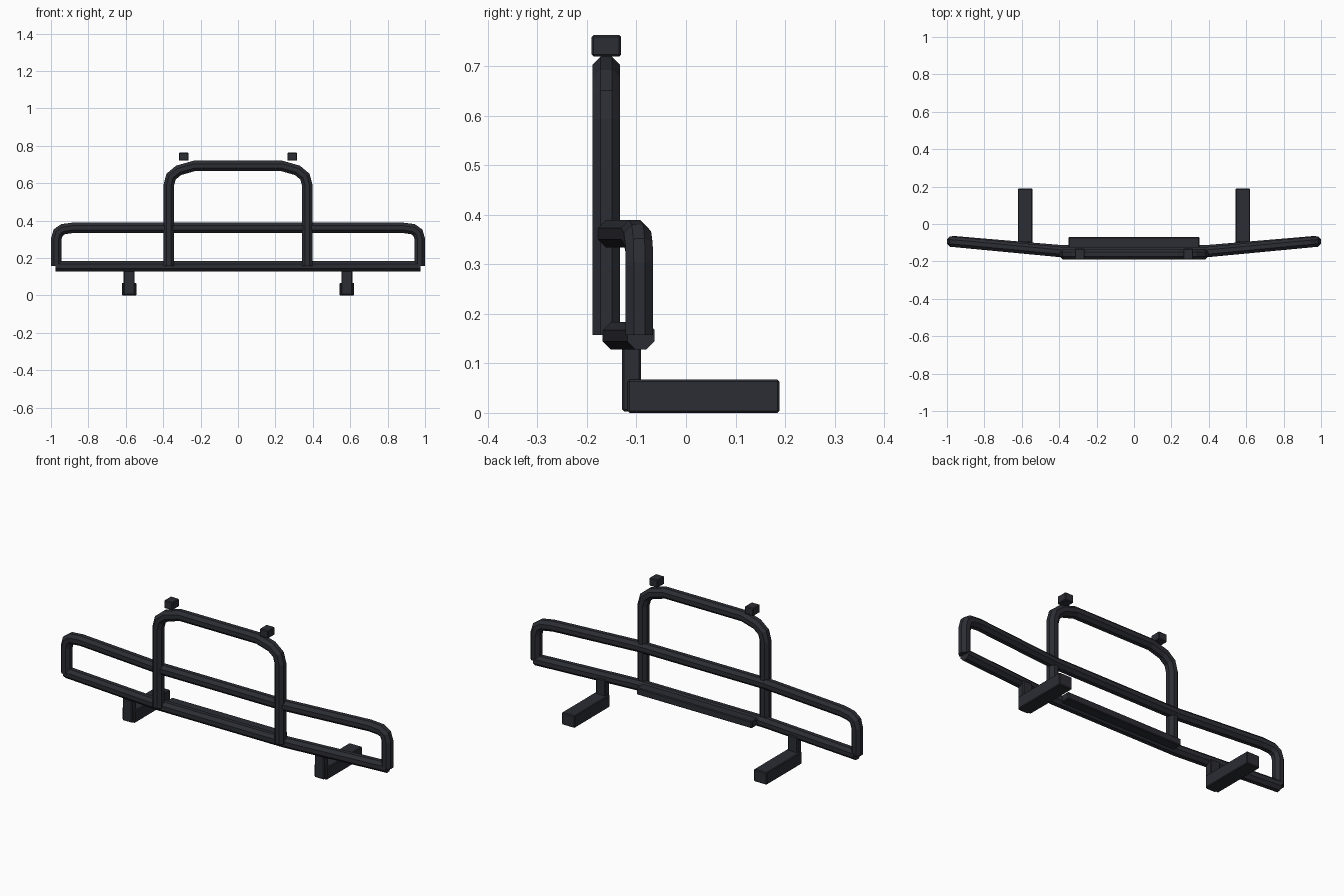
import bpy, bmesh, math
from mathutils import Vector

if "Cube" in bpy.data.objects:
    bpy.data.objects.remove(bpy.data.objects["Cube"])

dark = bpy.data.materials.new("dark charcoal metal")
dark.diffuse_color = (0.025, 0.026, 0.034, 1)
dark.use_nodes = True
dark.node_tree.nodes["Principled BSDF"].inputs["Base Color"].default_value = dark.diffuse_color


def finish(name, bm):
    bmesh.ops.recalc_face_normals(bm, faces=bm.faces)
    me = bpy.data.meshes.new(name)
    bm.to_mesh(me)
    bm.free()
    me.materials.append(dark)
    ob = bpy.data.objects.new(name, me)
    bpy.context.collection.objects.link(ob)
    return ob


def tube(name, half_path, radius=0.0277, sides=8):
    """Octagonal tube swept along a path mirrored about x = 0."""
    pts = [Vector(p) for p in half_path]
    pts += [Vector((-p.x, p.y, p.z)) for p in reversed(pts)]
    circ = radius / math.cos(math.pi / sides)
    bm = bmesh.new()
    rings = []
    for i, p in enumerate(pts):
        a = (p - pts[i - 1]).normalized() if i else None
        b = (pts[i + 1] - p).normalized() if i < len(pts) - 1 else None
        t = ((a or b) + (b or a)).normalized()
        stretch = 1 / max(t.dot(a or b), 0.7)      # keep width at the mitres
        y = Vector((0, 1, 0))
        u = (y - t * y.dot(t)).normalized()
        v = t.cross(u) * stretch
        ring = []
        for k in range(sides):
            ang = 2 * math.pi * (k + 0.5) / sides
            ring.append(bm.verts.new(p + circ * (u * math.cos(ang) + v * math.sin(ang))))
        rings.append(ring)
    for r, s in zip(rings, rings[1:]):
        for k in range(sides):
            n = (k + 1) % sides
            bm.faces.new((r[k], r[n], s[n], s[k]))
    bm.faces.new(rings[0])
    bm.faces.new(rings[-1])
    return finish(name, bm)


def box(name, lo, hi, bevel=0.004):
    bm = bmesh.new()
    bmesh.ops.create_cube(bm, size=1)
    for v in bm.verts:
        v.co = [(l + h) / 2 + c * (h - l) for l, h, c in zip(lo, hi, v.co)]
    bmesh.ops.bevel(bm, geom=bm.edges[:], offset=bevel, segments=1, affect='EDGES')
    return finish(name, bm)


# Wide swept-back loop
tube("outer_loop", [(0.972, -0.094, 0.157), (0.972, -0.094, 0.30), (0.962, -0.095, 0.335),
                    (0.935, -0.098, 0.354), (0.875, -0.104, 0.362), (0.38, -0.151, 0.362)])

# Lower cross bar
tube("lower_bar", [(0.974, -0.091, 0.156), (0.38, -0.141, 0.156)])

# Tall centre hoop
tube("centre_hoop", [(0.37, -0.161, 0.157), (0.37, -0.161, 0.59), (0.358, -0.161, 0.635),
                     (0.318, -0.161, 0.668), (0.235, -0.161, 0.692)])

# Stiffener behind the lower bar
box("lower_stiffener", (-0.35, -0.15, 0.138), (0.35, -0.07, 0.176))

# Mounting brackets and lamp tabs on both sides
for side, x in (("left", -1), ("right", 1)):
    m = x * 0.582
    box(side + "_mount_upright", (m - 0.029, -0.129, 0.003), (m + 0.029, -0.091, 0.152))
    box(side + "_mount_arm", (m - 0.039, -0.118, 0.0), (m + 0.039, 0.189, 0.067))
    t = x * 0.29
    box(side + "_lamp_tab", (t - 0.026, -0.191, 0.72), (t + 0.026, -0.131, 0.763))
